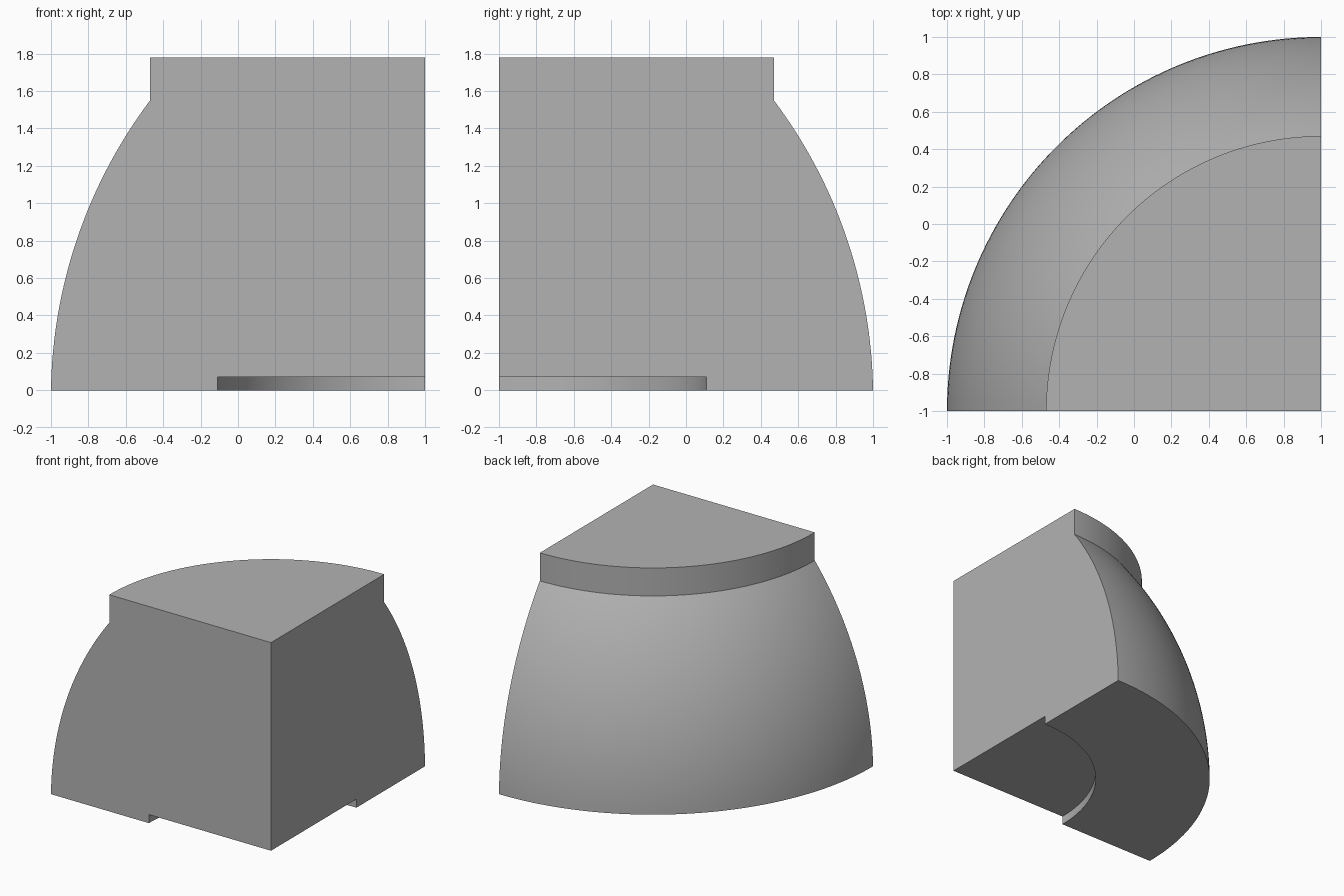
import bpy, bmesh, math
from mathutils import Vector

cube = bpy.data.objects.get("Cube")
if cube:
    bpy.data.objects.remove(cube, do_unlink=True)

SEGMENTS = 64       # steps around the quarter turn
ARC_STEPS = 32      # steps up the curved flank
AXIS = Vector((1, -1, 0))

grey = bpy.data.materials.new("plain_grey")
grey.use_nodes = True
colour = (0.45, 0.45, 0.45, 1)
grey.diffuse_color = colour
grey.node_tree.nodes["Principled BSDF"].inputs["Base Color"].default_value = colour


def arc(start, end, bulge):
    """Circular arc of (radius, height) points, bulging outward by the given sagitta."""
    a, b = Vector(start), Vector(end)
    chord = b - a
    out = Vector((chord.y, -chord.x)).normalized()
    half = chord.length / 2
    radius = (half * half + bulge * bulge) / (2 * bulge)
    centre = (a + b) / 2 + out * (bulge - radius)
    sweep = math.asin(half / radius)
    points = []
    for i in range(ARC_STEPS + 1):
        t = sweep * (2 * i / ARC_STEPS - 1)
        points.append(centre + radius * (out * math.cos(t) + chord.normalized() * math.sin(t)))
    return [tuple(p) for p in points]


# Profile: recessed underside, curved flank, straight collar, flat top
profile = [(0, 0.07), (1.11, 0.07), (1.11, 0)]
profile += arc((2, 0), (1.47, 1.55), 0.13)
profile += [(1.47, 1.78), (0, 1.78)]

bm = bmesh.new()
verts = [bm.verts.new(AXIS + Vector((-r, 0, z))) for r, z in profile]
edges = [bm.edges.new(pair) for pair in zip(verts, verts[1:])]

# Sweep a quarter turn about the vertical corner edge
bmesh.ops.spin(bm, geom=verts + edges, cent=AXIS, axis=(0, 0, 1),
               angle=-math.pi / 2, steps=SEGMENTS)
bmesh.ops.remove_doubles(bm, verts=bm.verts, dist=1e-5)

# Close the two flat cut sides, which share the vertical corner edge
poles = [v for v in bm.verts if (v.co.xy - AXIS.xy).length < 1e-4]
corner = bm.edges.new(poles)
for coord in (0, 1):
    ring = [e for e in bm.edges if e.is_boundary and e != corner
            and all(abs(v.co[coord] - AXIS[coord]) < 1e-4 for v in e.verts)]
    bmesh.ops.contextual_create(bm, geom=ring + [corner])
bmesh.ops.recalc_face_normals(bm, faces=bm.faces)

mesh = bpy.data.meshes.new("quarter_dome")
bm.to_mesh(mesh)
bm.free()
mesh.materials.append(grey)
dome = bpy.data.objects.new("quarter_dome", mesh)
bpy.context.collection.objects.link(dome)

# Smooth curved walls, crisp rims and flats
bpy.context.view_layer.objects.active = dome
dome.select_set(True)
bpy.ops.object.shade_smooth_by_angle(angle=math.radians(30))
